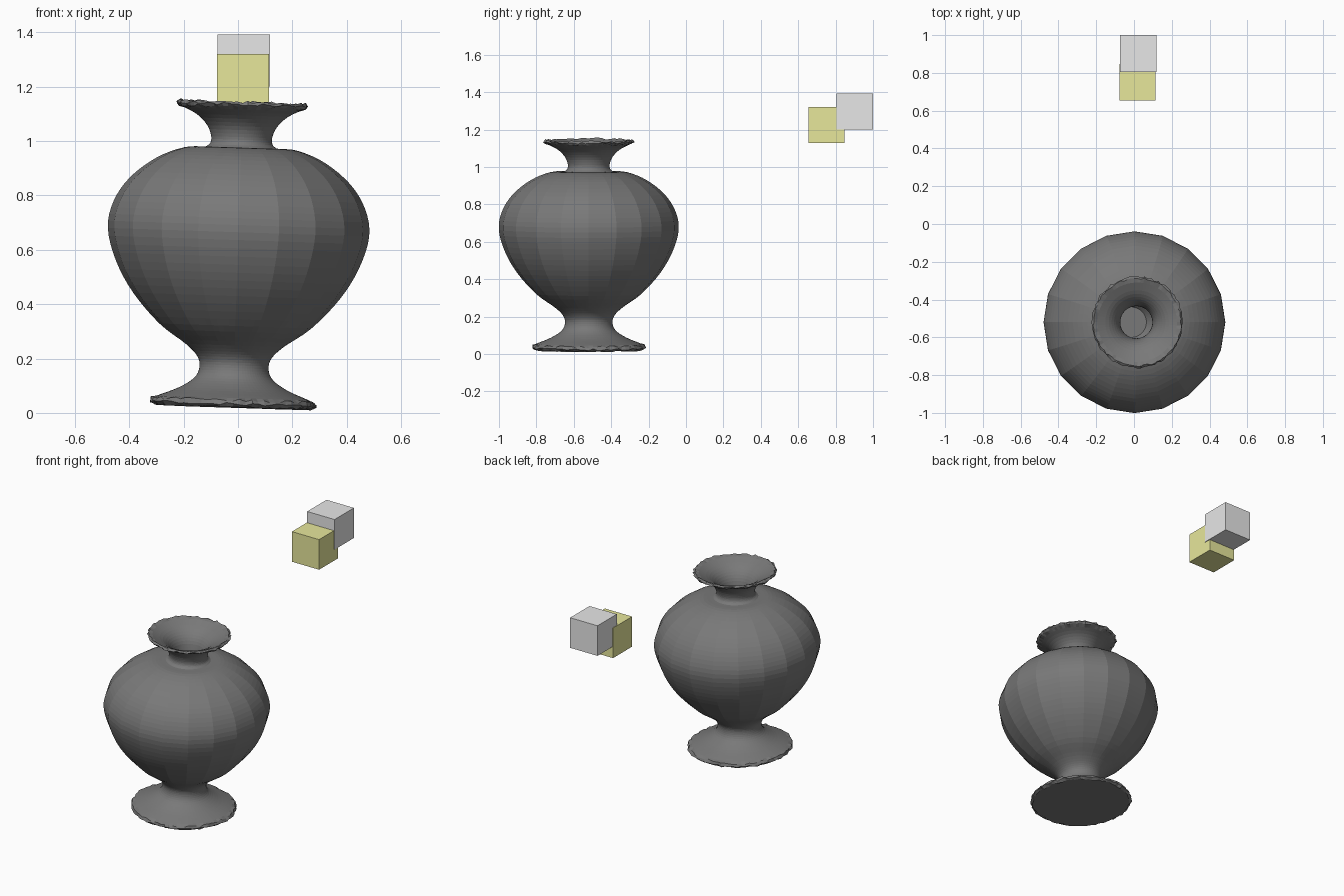
import bpy, bmesh, math, random
from mathutils import Vector, Matrix

random.seed(4)
cube = bpy.data.objects.get("Cube")
if cube:
    bpy.data.objects.remove(cube, do_unlink=True)

SEGMENTS = 80   # vertices round the vase
SIDES = 20      # flat sides of the belly


def material(name, colour):
    mat = bpy.data.materials.new(name)
    mat.use_nodes = True
    mat.diffuse_color = (*colour, 1)
    mat.node_tree.nodes["Principled BSDF"].inputs["Base Color"].default_value = (*colour, 1)
    return mat


def add_object(name, bm, mat):
    bmesh.ops.recalc_face_normals(bm, faces=bm.faces)
    mesh = bpy.data.meshes.new(name)
    bm.to_mesh(mesh)
    bm.free()
    mesh.materials.append(mat)
    obj = bpy.data.objects.new(name, mesh)
    bpy.context.collection.objects.link(obj)
    return obj


def smooth_profile(points, steps):
    """Catmull-Rom curve through (radius, height) points."""
    p = [Vector(q) for q in points]
    p = [2 * p[0] - p[1]] + p + [2 * p[-1] - p[-2]]
    curve = []
    for a, b, c, d in zip(p, p[1:], p[2:], p[3:]):
        for i in range(steps):
            t = i / steps
            curve.append(0.5 * (2 * b + (c - a) * t + (2 * a - 5 * b + 4 * c - d) * t ** 2
                                + (3 * b - a - 3 * c + d) * t ** 3))
    return curve + [p[-2]]


def ring(bm, radius, height):
    """One ring: faceted on the belly, ragged along the foot and lip edges."""
    facet = max(0, min(1, (height - 0.22) / 0.12, (0.975 - height) / 0.05))
    ragged = 0.005 if (height < 0.046 and radius > 0.28) or (height > 1.12 and radius > 0.22) else 0
    verts = []
    for i in range(SEGMENTS):
        angle = math.tau * i / SEGMENTS
        local = (angle % (math.tau / SIDES)) - math.pi / SIDES
        flat = math.cos(math.pi / SIDES) / math.cos(local)
        r = radius * (1 + facet * (flat - 1)) + random.uniform(-ragged, ragged)
        z = height + random.uniform(-ragged, ragged)
        verts.append(bm.verts.new((r * math.cos(angle), r * math.sin(angle), z)))
    return verts


# Vase: outer wall from foot to lip, then the inside down to its floor
outer_foot = [(0.29, 0.018), (0.304, 0.028), (0.298, 0.042)]
outer_body = [(0.28, 0.05), (0.2, 0.083), (0.145, 0.12), (0.127, 0.16), (0.137, 0.2),
              (0.18, 0.243), (0.28, 0.315), (0.38, 0.425), (0.447, 0.54), (0.481, 0.66),
              (0.463, 0.76), (0.405, 0.85), (0.31, 0.925), (0.21, 0.966), (0.13, 0.972)]
outer_neck = [(0.13, 0.972), (0.115, 0.985), (0.112, 1.01), (0.128, 1.05), (0.168, 1.09),
              (0.232, 1.122)]
lip = [(0.241, 1.131), (0.232, 1.14)]
inner_neck = [(0.21, 1.132), (0.15, 1.1), (0.11, 1.06), (0.09, 1.01), (0.095, 0.96)]
inner_body = [(0.2, 0.94), (0.36, 0.84), (0.44, 0.66), (0.35, 0.44), (0.16, 0.26), (0.08, 0.17)]

outline = [Vector(q) for q in outer_foot] + smooth_profile(outer_body, 4)
outline += smooth_profile(outer_neck, 3)[1:] + [Vector(q) for q in lip]
outline += smooth_profile(inner_neck + inner_body, 3)

bm = bmesh.new()
rings = [ring(bm, max(p.x, 0.01), p.y) for p in outline]
for low, high in zip(rings, rings[1:]):
    for i in range(SEGMENTS):
        j = (i + 1) % SEGMENTS
        bm.faces.new((low[i], low[j], high[j], high[i]))
bm.faces.new(rings[0][::-1])
bm.faces.new(rings[-1])
vase = add_object("vase", bm, material("dark grey", (0.19, 0.19, 0.19)))
vase.location = (-0.02, -0.52, 0.005)
vase.rotation_euler.y = math.radians(1.9)


# Two floating blocks behind the vase
def block(name, low, high, mat):
    bm = bmesh.new()
    bmesh.ops.create_cube(bm, size=1)
    low, high = Vector(low), Vector(high)
    bmesh.ops.transform(bm, verts=bm.verts, matrix=Matrix.Translation((low + high) / 2)
                        @ Matrix.Diagonal((*(high - low), 1)))
    return add_object(name, bm, mat)


block("yellow_block", (-0.078, 0.655, 1.128), (0.114, 0.847, 1.32),
      material("pale yellow", (0.8, 0.8, 0.33)))
block("grey_block", (-0.075, 0.805, 1.2), (0.118, 1.0, 1.392),
      material("light grey", (0.8, 0.8, 0.8)))
